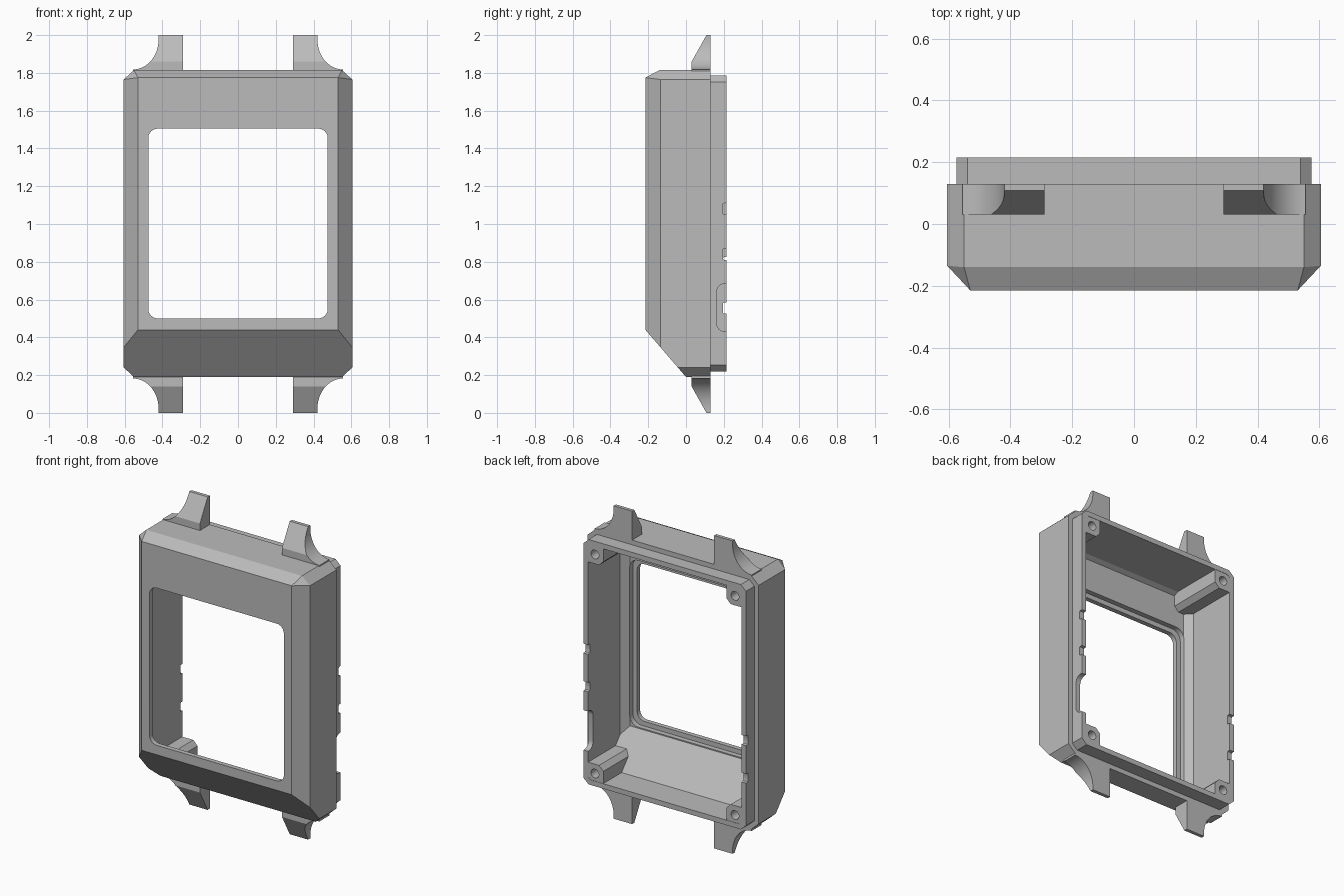
import bpy, bmesh, math
from mathutils import Vector, Matrix

cube = bpy.data.objects.get("Cube")
if cube:
    bpy.data.objects.remove(cube, do_unlink=True)

grey = bpy.data.materials.new("plain grey")
grey.diffuse_color = (0.5, 0.5, 0.5, 1)
grey.use_nodes = True
grey.node_tree.nodes["Principled BSDF"].inputs["Base Color"].default_value = (0.5, 0.5, 0.5, 1)

FRONT, SHOULDER, BACK = -0.215, 0.13, 0.215


def finish(bm, name):
    bmesh.ops.recalc_face_normals(bm, faces=bm.faces)
    me = bpy.data.meshes.new(name)
    bm.to_mesh(me)
    bm.free()
    me.materials.append(grey)
    ob = bpy.data.objects.new(name, me)
    bpy.context.collection.objects.link(ob)
    return ob


def cut(bm, point, normal):
    """Slice away everything beyond a plane and cap the opening."""
    bmesh.ops.bisect_plane(bm, geom=bm.verts[:] + bm.edges[:] + bm.faces[:], dist=1e-5,
                           plane_co=point, plane_no=normal, clear_outer=True)
    rim = [e for e in bm.edges if e.is_boundary]
    if rim:
        bmesh.ops.contextual_create(bm, geom=rim)


def case_planes():
    """Facets of the outer case: point and outward normal."""
    out = [((0, FRONT, 0), (0, -1, 0)),
           ((0, 0, 1.815), (0, 0, 1)), ((0, 0, 0.19), (0, 0, -1)),
           ((0, FRONT, 1.775), (0, -0.04, 0.075)),
           ((0, FRONT, 0.44), (0, -0.25, -0.215))]
    for s in (-1, 1):
        out += [((s * 0.605, 0, 0), (s, 0, 0)),
                ((s * 0.53, FRONT, 0), (s * 0.08, -0.075, 0)),
                ((s * 0.605, 0, 1.765), (s * 0.05, 0, 0.055)),
                ((s * 0.605, 0, 0.24), (s * 0.05, 0, -0.055))]
        # small facet on each upper front corner
        a = Vector((s * 0.53, FRONT, 1.775))
        b = Vector((s * 0.605, -0.135, 1.765))
        c = Vector((s * 0.55, -0.14, 1.815))
        n = (b - a).cross(c - a)
        out.append((a, n if n.z > 0 else -n))
    return out


def hull(name, inset, back, extra=()):
    """Solid of the case shape, shrunk by inset and ending at back."""
    bm = bmesh.new()
    bmesh.ops.create_cube(bm, size=4)
    for p, n in case_planes():
        n = Vector(n).normalized()
        cut(bm, Vector(p) - n * inset, n)
    for p, n in [((0, back, 0), (0, 1, 0)), *extra]:
        cut(bm, Vector(p), Vector(n).normalized())
    return finish(bm, name)


def box(name, lo, hi, axis=0, radius=0, segments=6):
    """Box between two corners, its edges along one axis rounded."""
    lo, hi = Vector(lo), Vector(hi)
    bm = bmesh.new()
    bmesh.ops.create_cube(bm, size=1)
    for v in bm.verts:
        v.co = Vector([(lo[i] + hi[i]) / 2 + v.co[i] * (hi[i] - lo[i]) for i in range(3)])
    if radius:
        edges = [e for e in bm.edges
                 if abs((e.verts[0].co - e.verts[1].co).normalized()[axis]) > 0.9]
        bmesh.ops.bevel(bm, geom=edges, offset=radius, segments=segments,
                        profile=0.5, affect='EDGES')
    return finish(bm, name)


def boolean(ob, tool, operation='DIFFERENCE'):
    tool.hide_render = True
    mod = ob.modifiers.new("join", 'BOOLEAN')
    mod.operation, mod.object, mod.solver = operation, tool, 'EXACT'
    bpy.context.view_layer.objects.active = ob
    bpy.ops.object.modifier_apply(modifier=mod.name)
    bpy.data.objects.remove(tool, do_unlink=True)


# Case with stepped rear lip, hollowed out
case = hull("case", 0, SHOULDER)
boolean(case, hull("rear_lip", 0.03, BACK, [((0, 0, 0), (0, -1, 0))]), 'UNION')
boolean(case, hull("cavity", 0.062, 0.4))

# Screen opening and the glass seat behind it
boolean(case, box("window", (-0.475, -0.4, 0.5), (0.475, -0.05, 1.505), 1, 0.05))
boolean(case, box("glass_seat", (-0.505, -0.185, 0.47), (0.505, -0.1, 1.535), 1, 0.06))

# Corner screw posts
for sx in (-1, 1):
    for sz in (-1, 1):
        zc = 1 + sz * 0.7
        walls = [((sx * 0.435, 0, 0), (-sx, 0, 0)),
                 ((0, 0, zc - sz * 0.06), (0, 0, -sz)),
                 ((sx * 0.465, 0, zc - sz * 0.06), (-sx, 0, -sz))]
        boolean(case, hull("post", 0.04, BACK - 0.002, walls), 'UNION')
        bm = bmesh.new()
        bmesh.ops.create_cone(bm, cap_ends=True, segments=24, radius1=0.028, radius2=0.028,
                              depth=0.3, matrix=Matrix.Translation((sx * 0.495, BACK, zc))
                              @ Matrix.Rotation(math.pi / 2, 4, 'X'))
        boolean(case, finish(bm, "screw_hole"))

# Notches and port opening in the rear lip
for side, z in ((1, 1.08), (1, 0.84), (-1, 0.795), (-1, 0.555)):
    xs = sorted((side * 0.5, side * 0.7))
    boolean(case, box("notch", (xs[0], 0.195, z - 0.03), (xs[1], 0.26, z + 0.03), 0, 0.008, 2))
boolean(case, box("port", (0.5, 0.162, 0.43), (0.7, 0.3, 0.685), 0, 0.045))

case.data.shade_smooth()
case.data.set_sharp_from_angle(angle=math.radians(25))


# Strap lugs: curved outer flank, sloping front
def lug(name, sx, sz):
    bm = bmesh.new()
    outline = [(0.29, 1.80), (0.555, 1.80), (0.555, 1.818)]
    for i in range(13):
        a = math.pi / 2 * i / 12
        outline.append((0.555 - 0.135 * math.sin(a), 1.98 - 0.162 * math.cos(a)))
    outline += [(0.42, 2.0), (0.29, 2.0)]
    face = bm.faces.new([bm.verts.new((x, 0.03, z)) for x, z in outline])
    grown = bmesh.ops.extrude_face_region(bm, geom=[face])["geom"]
    bmesh.ops.translate(bm, vec=(0, SHOULDER - 0.03, 0),
                        verts=[g for g in grown if isinstance(g, bmesh.types.BMVert)])
    bmesh.ops.recalc_face_normals(bm, faces=bm.faces)
    cut(bm, Vector((0, 0.03, 1.86)), Vector((0, -0.14, 0.078)).normalized())
    for v in bm.verts:
        v.co.x *= sx
        v.co.z = 1 + sz * (v.co.z - 1)
    ob = finish(bm, name)
    ob.data.shade_smooth()
    ob.data.set_sharp_from_angle(angle=math.radians(25))


for sx, side in ((1, "left"), (-1, "right")):
    for sz, end in ((1, "upper"), (-1, "lower")):
        lug(f"{end}_{side}_strap_lug", sx, sz)
